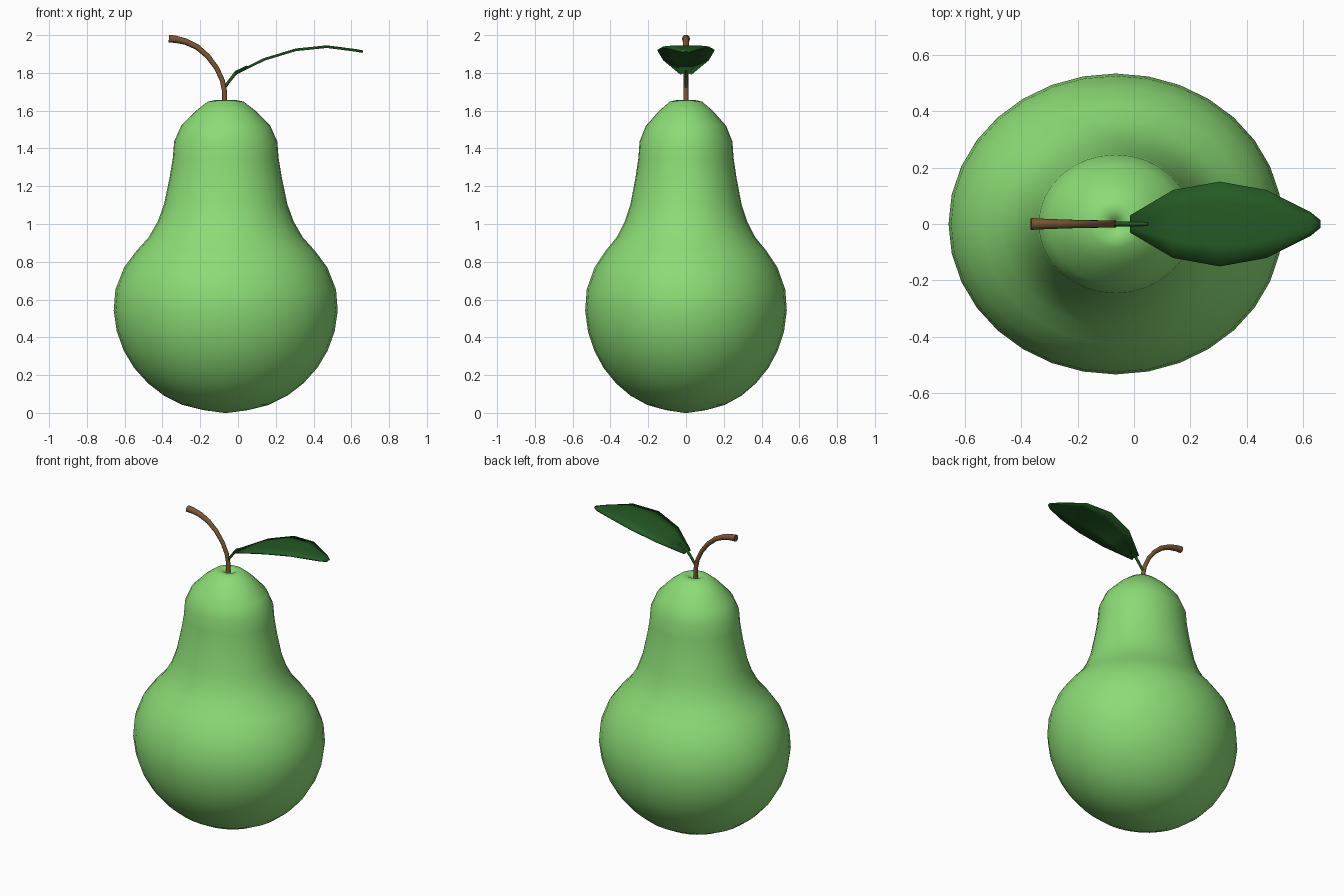
import bpy, bmesh, math
from mathutils import Vector

if "Cube" in bpy.data.objects:
    bpy.data.objects.remove(bpy.data.objects["Cube"])


def material(name, rgb):
    m = bpy.data.materials.new(name)
    m.diffuse_color = (*rgb, 1)
    m.use_nodes = True
    m.node_tree.nodes["Principled BSDF"].inputs["Base Color"].default_value = m.diffuse_color
    return m


GREEN = material("pear green", (0.26, 0.71, 0.18))
BROWN = material("stem brown", (0.20, 0.095, 0.035))
LEAF = material("leaf green", (0.018, 0.10, 0.018))


def finish(bm, name, mat, angle=60):
    bmesh.ops.recalc_face_normals(bm, faces=bm.faces)
    me = bpy.data.meshes.new(name)
    bm.to_mesh(me)
    bm.free()
    me.materials.append(mat)
    ob = bpy.data.objects.new(name, me)
    bpy.context.collection.objects.link(ob)
    bpy.ops.object.select_all(action='DESELECT')
    ob.select_set(True)
    bpy.context.view_layer.objects.active = ob
    bpy.ops.object.shade_smooth_by_angle(angle=math.radians(angle))
    return ob


def skin(bm, rings, caps=True):
    """Join equal-length rings of points into a tube."""
    rv = [[bm.verts.new(p) for p in r] for r in rings]
    n = len(rv[0])
    for a, b in zip(rv, rv[1:]):
        for i in range(n):
            j = (i + 1) % n
            bm.faces.new((a[i], a[j], b[j], b[i]))
    if caps:
        bm.faces.new(rv[0])
        bm.faces.new(rv[-1])


def tube(name, path, sides, mat):
    """Tube in the xz plane through (x, z, radius) points."""
    bm = bmesh.new()
    pts = [Vector((x, 0, z)) for x, z, r in path]
    rings = []
    for i, p in enumerate(pts):
        t = (pts[min(i + 1, len(pts) - 1)] - pts[max(i - 1, 0)]).normalized()
        side = Vector((0, 1, 0))
        up = t.cross(side)
        r = path[i][2]
        rings.append([p + r * (math.cos(a) * side + math.sin(a) * up)
                      for a in (2 * math.pi * k / sides for k in range(sides))])
    skin(bm, rings)
    return finish(bm, name, mat)


# Pear body: lathe profile (half width in x, height), slightly narrower in y
profile = [(0.01, 0.0), (0.12, 0.015), (0.23, 0.043), (0.328, 0.092),
           (0.412, 0.157), (0.485, 0.238), (0.54, 0.33), (0.577, 0.432),
           (0.593, 0.542), (0.584, 0.653), (0.538, 0.77), (0.471, 0.86),
           (0.408, 0.929), (0.36, 1.013), (0.327, 1.103), (0.297, 1.246),
           (0.28, 1.35), (0.273, 1.437), (0.236, 1.52), (0.157, 1.6),
           (0.095, 1.648), (0.05, 1.657), (0.02, 1.64), (0.005, 1.625)]
bm = bmesh.new()
skin(bm, [[(-0.065 + r * math.cos(a), 0.9 * r * math.sin(a), z)
           for a in (2 * math.pi * k / 32 for k in range(32))]
          for r, z in profile])
finish(bm, "pear_body", GREEN, 80)

# Curved stem, thicker at the cut end
tube("stem", [(-0.07, 1.61, 0.014), (-0.071, 1.70, 0.013), (-0.083, 1.76, 0.013),
              (-0.114, 1.827, 0.013), (-0.16, 1.888, 0.014), (-0.215, 1.936, 0.015),
              (-0.275, 1.965, 0.017), (-0.33, 1.978, 0.019), (-0.366, 1.981, 0.021)],
     12, BROWN)

# Leaf stalk
tube("leaf_stalk", [(-0.072, 1.72, 0.008), (-0.05, 1.752, 0.008),
                    (-0.01, 1.803, 0.009), (0.05, 1.834, 0.006)], 8, LEAF)

# Leaf blade: stations (x, z, half width), thin and arched
stations = [(-0.012, 1.80, 0.03), (0.14, 1.875, 0.12), (0.305, 1.925, 0.15),
            (0.47, 1.942, 0.12), (0.625, 1.922, 0.042), (0.66, 1.915, 0.012)]
bm = bmesh.new()
rows = [[bm.verts.new((x, s * w, z - (0.006 if abs(s) == 1 else 0)))
         for s in (-1, -0.5, 0, 0.5, 1)] for x, z, w in stations]
for a, b in zip(rows, rows[1:]):
    for i in range(4):
        bm.faces.new((a[i], b[i], b[i + 1], a[i + 1]))
leaf = finish(bm, "leaf", LEAF, 40)
mod = leaf.modifiers.new("thickness", 'SOLIDIFY')
mod.thickness = 0.008
mod.offset = 0
